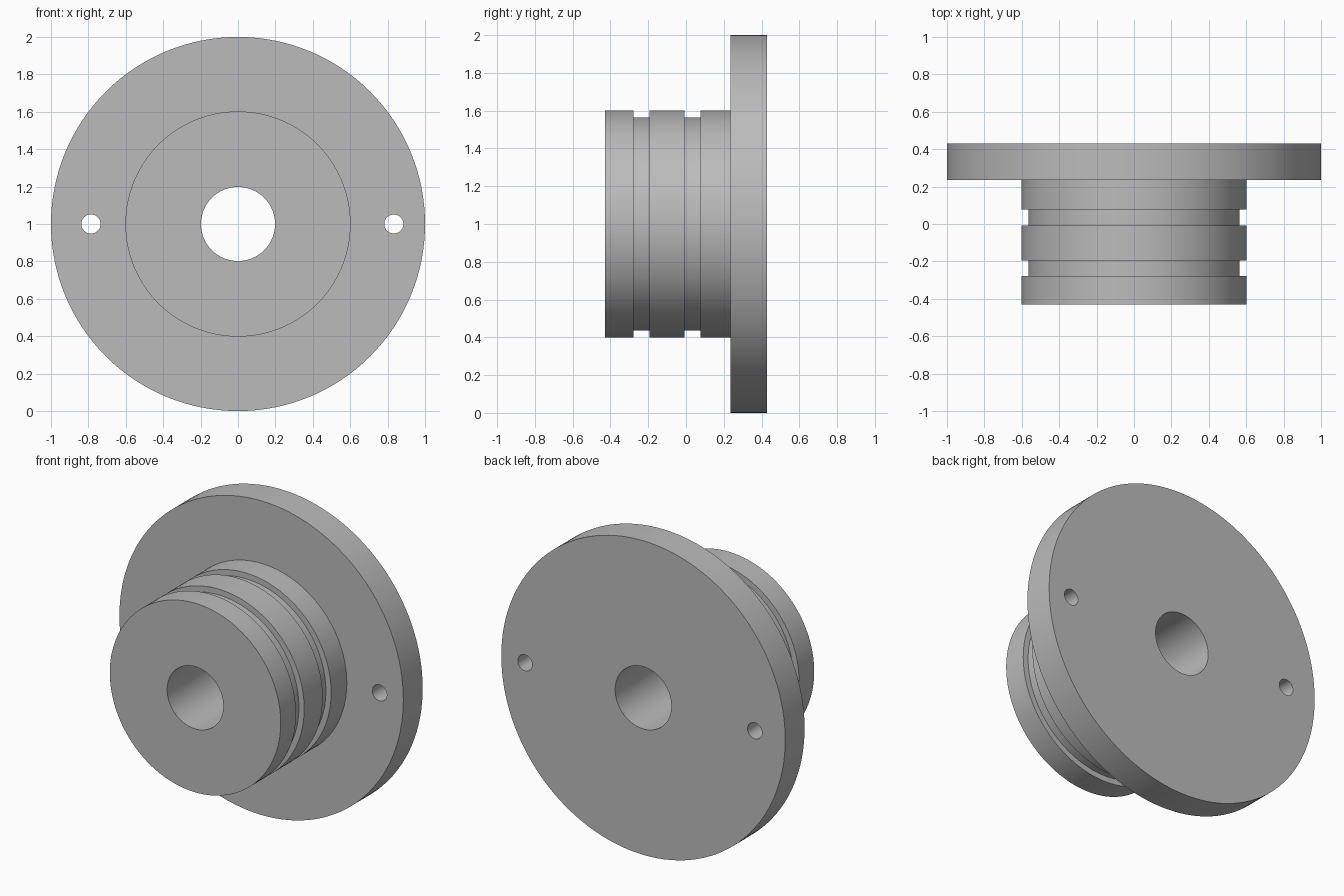
import bpy
import bmesh
from math import pi, radians
from mathutils import Matrix, Vector

default = bpy.data.objects.get("Cube")
if default:
    bpy.data.objects.remove(default, do_unlink=True)

# Material
steel = bpy.data.materials.new("grey metal")
steel.use_nodes = True
grey = (0.5, 0.5, 0.5, 1.0)
steel.diffuse_color = grey
steel.node_tree.nodes["Principled BSDF"].inputs["Base Color"].default_value = grey

SEGMENTS = 128
CENTRE = Vector((0, 0, 1))
BORE, GROOVE, HUB, FLANGE = 0.198, 0.565, 0.602, 1.0
FRONT, SHOULDER, BACK = -0.43, 0.235, 0.43
GROOVES = [(-0.277, -0.194), (-0.007, 0.077)]


def new_object(name, bm):
    bmesh.ops.recalc_face_normals(bm, faces=bm.faces)
    mesh = bpy.data.meshes.new(name)
    bm.to_mesh(mesh)
    bm.free()
    mesh.materials.append(steel)
    obj = bpy.data.objects.new(name, mesh)
    bpy.context.collection.objects.link(obj)
    return obj


def lathe(name, profile):
    """Turn a closed (radius, y) profile around the horizontal axis."""
    bm = bmesh.new()
    verts = [bm.verts.new((r, y, 1)) for r, y in profile]
    edges = [bm.edges.new((v, verts[i - 1])) for i, v in enumerate(verts)]
    bmesh.ops.spin(bm, geom=verts + edges, cent=CENTRE, axis=(0, 1, 0),
                   angle=2 * pi, steps=SEGMENTS, use_merge=True)
    bmesh.ops.remove_doubles(bm, verts=bm.verts, dist=0.0001)
    return new_object(name, bm)


# Flanged hub with centre bore and two ring grooves
profile = [(BORE, FRONT), (HUB, FRONT)]
for start, end in GROOVES:
    profile += [(HUB, start), (GROOVE, start), (GROOVE, end), (HUB, end)]
profile += [(HUB, SHOULDER), (FLANGE, SHOULDER), (FLANGE, BACK), (BORE, BACK)]
body = lathe("flanged_hub", profile)

# Two bolt holes through the flange, slightly off-centre as a pair
bm = bmesh.new()
for x in (-0.786, 0.833):
    place = Matrix.Translation((x, 0.33, 1)) @ Matrix.Rotation(pi / 2, 4, "X")
    bmesh.ops.create_cone(bm, cap_ends=True, segments=48, radius1=0.051,
                          radius2=0.051, depth=0.4, matrix=place)
cutter = new_object("bolt_hole_cutter", bm)
cutter.hide_render = True

cut = body.modifiers.new("bolt holes", "BOOLEAN")
cut.operation = "DIFFERENCE"
cut.solver = "EXACT"
cut.object = cutter

bpy.ops.object.select_all(action="DESELECT")
body.select_set(True)
bpy.context.view_layer.objects.active = body
bpy.ops.object.modifier_apply(modifier=cut.name)
bpy.data.objects.remove(cutter, do_unlink=True)

# Smooth round walls, crisp rims
bpy.ops.object.shade_smooth_by_angle(angle=radians(30))
